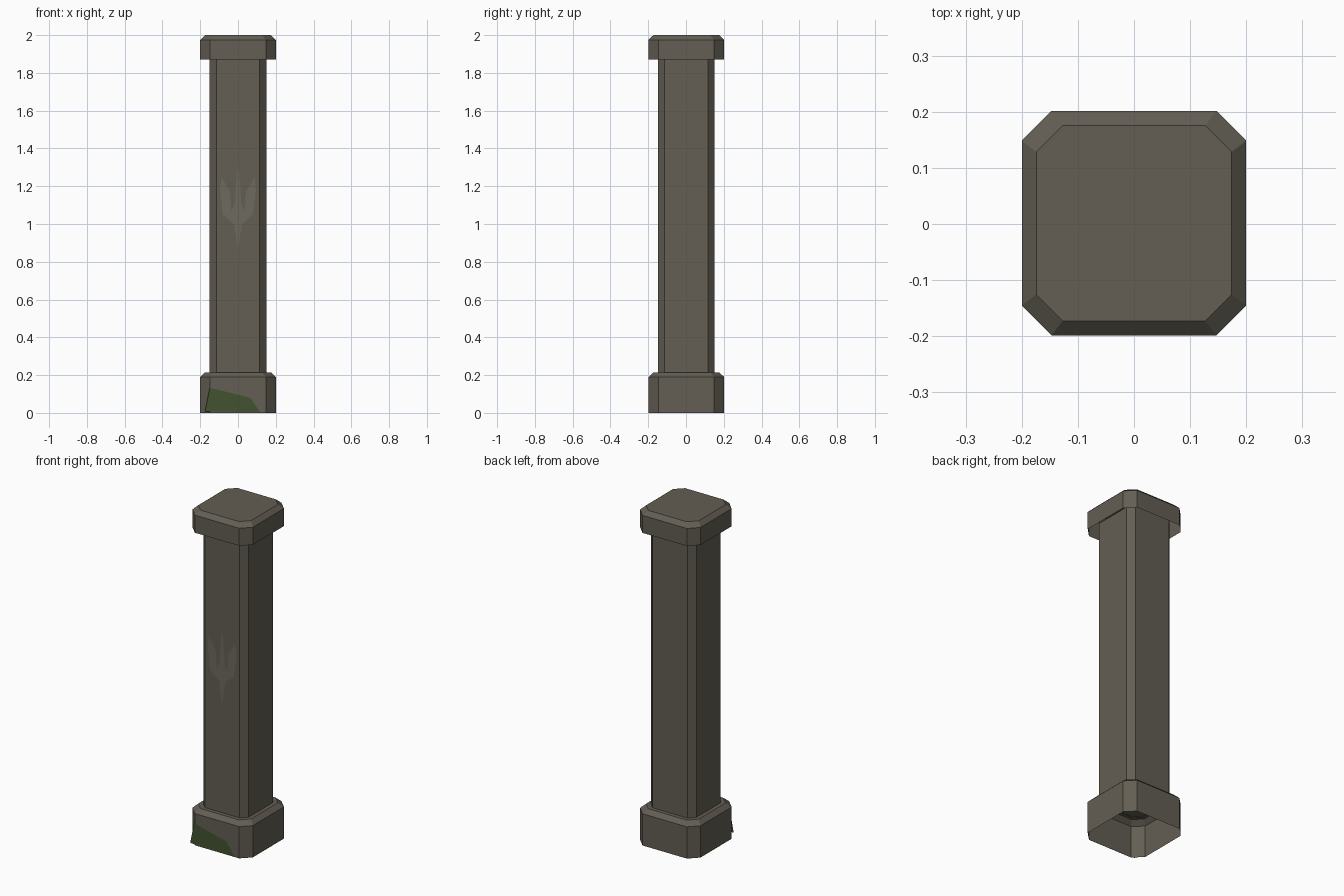
import bpy

if "Cube" in bpy.data.objects:
    bpy.data.objects.remove(bpy.data.objects["Cube"])

Y0 = 0.0015  # stone sits slightly back so the moss stays inside the depth


def material(name, rgb):
    m = bpy.data.materials.new(name)
    m.diffuse_color = (*rgb, 1)
    m.use_nodes = True
    m.node_tree.nodes["Principled BSDF"].inputs["Base Color"].default_value = m.diffuse_color
    return m


def add_mesh(name, verts, faces, mat):
    me = bpy.data.meshes.new(name)
    me.from_pydata(verts, [], faces)
    me.materials.append(mat)
    ob = bpy.data.objects.new(name, me)
    bpy.context.collection.objects.link(ob)
    return ob


def octagon(h, f, z):
    """Square of half-width h with corners cut back to f."""
    pts = [(h, -f), (h, f), (f, h), (-f, h), (-h, f), (-h, -f), (-f, -h), (f, -h)]
    return [(x, y + Y0, z) for x, y in pts]


def stack(name, sections, mat, top=True):
    """Shell through octagonal sections, open underneath."""
    verts = [p for s in sections for p in octagon(*s)]
    faces = [(8 * k + i, 8 * k + (i + 1) % 8, 8 * k + 8 + (i + 1) % 8, 8 * k + 8 + i)
             for k in range(len(sections) - 1) for i in range(8)]
    if top:
        n = len(verts)
        faces.append(tuple(range(n - 8, n)))
    return add_mesh(name, verts, faces, mat)


def decal(name, outline, y, mat):
    """Flat cut-out facing the front."""
    return add_mesh(name, [(x, y, z) for x, z in outline],
                    [tuple(range(len(outline)))], mat)


stone = material("stone", (0.125, 0.112, 0.088))
carved = material("pale_stone", (0.155, 0.142, 0.115))
green = material("moss", (0.055, 0.085, 0.03))

# Plinth, shaft and cap
stack("base", [(0.2, 0.147, 0), (0.2, 0.147, 0.19), (0.174, 0.127, 0.215)], stone)
stack("shaft", [(0.15, 0.115, 0.212), (0.15, 0.115, 1.908)], stone, top=False)
stack("cap", [(0.2, 0.147, 1.87), (0.2, 0.147, 1.975), (0.174, 0.127, 2.0)], stone)

# Three-petalled emblem on the front of the shaft, mirrored about x = 0
half = [(0.012, 1.2), (0.018, 1.1), (0.036, 1.07), (0.042, 1.17), (0.088, 1.25),
        (0.095, 1.18), (0.08, 1.05), (0.022, 1.0), (0.013, 0.95)]
outline = [(0, 1.31)] + [(-x, z) for x, z in half] + [(0, 0.86)] + half[::-1]
decal("emblem", outline, Y0 - 0.152, carved)

# Moss patch on the front of the base
decal("moss_patch", [(-0.175, 0.008), (0.118, 0.004), (0.065, 0.08), (-0.15, 0.133)],
      -0.2015, green)
